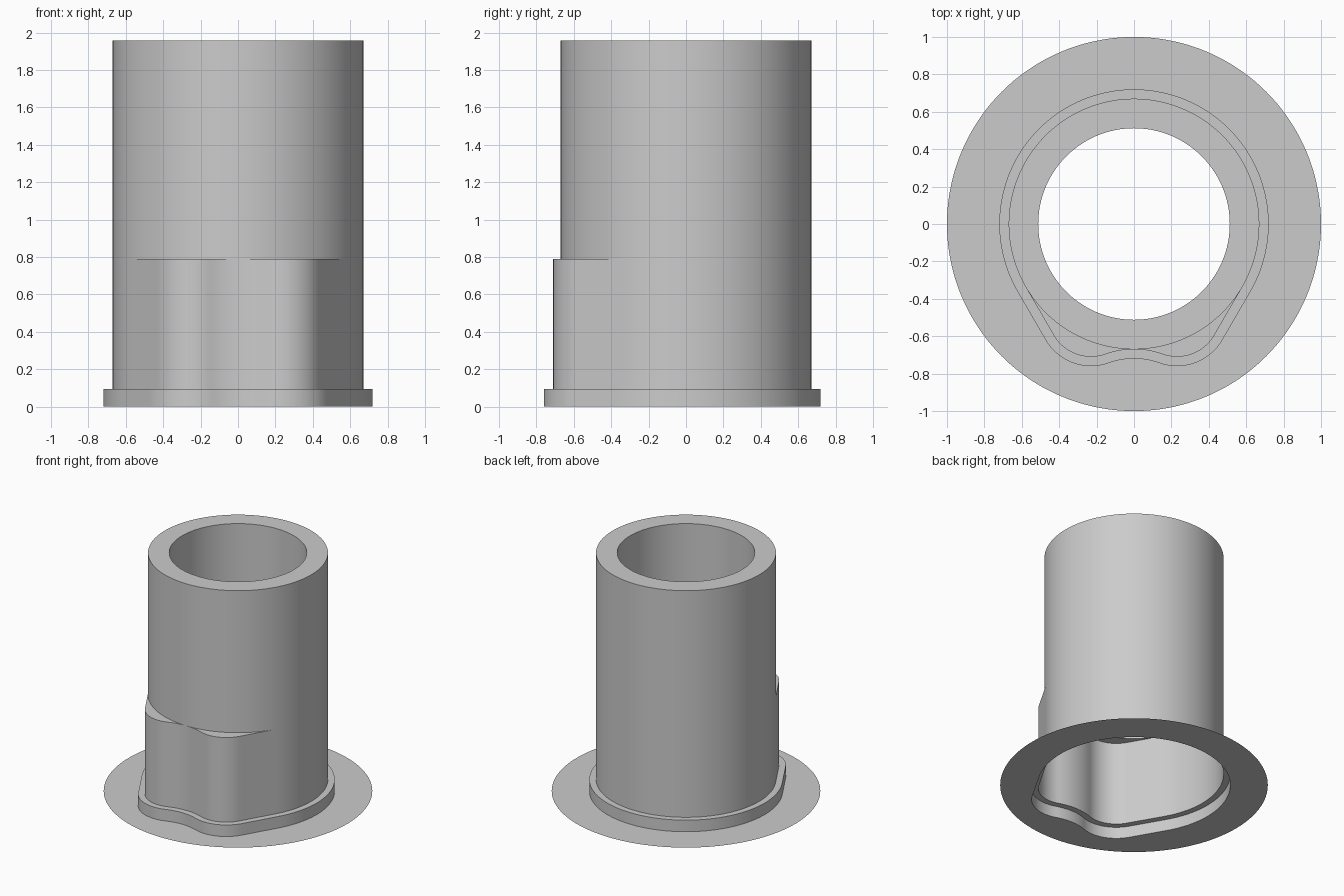
import bpy, bmesh, math
from mathutils import Vector

cube = bpy.data.objects.get("Cube")
if cube:
    bpy.data.objects.remove(cube)

# Main sizes
TUBE_R, BORE_R, FLANGE_R = 0.67, 0.512, 1.0
LIP = 0.05
COLLAR_Z, SHELF_Z, TOP_Z = 0.095, 0.79, 1.957
LOBE = Vector((0.23, -0.48))
LOBE_R, DIP_R = 0.23, 0.451

grey = bpy.data.materials.new("plain_grey")
grey.use_nodes = True
grey.diffuse_color = (0.6, 0.6, 0.6, 1)
grey.node_tree.nodes["Principled BSDF"].inputs["Base Color"].default_value = (0.6, 0.6, 0.6, 1)


def arc(centre, radius, start, end, steps):
    """Points on an arc, angles in degrees, last point left out."""
    angles = [math.radians(start + (end - start) * i / steps) for i in range(steps)]
    return [centre + radius * Vector((math.cos(a), math.sin(a))) for a in angles]


def outline(offset=0.0):
    """Round outline with two front lobes and a shallow dip between them."""
    dip = Vector((0, -TUBE_R - DIP_R))
    to_lobe = LOBE - dip
    join = math.degrees(math.atan2(to_lobe.y, to_lobe.x))
    half = arc(dip, DIP_R - offset, 90, join, 8)
    half += arc(LOBE, LOBE_R + offset, join - 180, -30, 20)
    side = Vector((math.cos(math.radians(-30)), math.sin(math.radians(-30))))
    a = LOBE + side * (LOBE_R + offset)
    b = side * (TUBE_R + offset)
    half += [a.lerp(b, i / 10) for i in range(10)]
    half += arc(Vector((0, 0)), TUBE_R + offset, -30, 90, 48)
    half.append(Vector((0, TUBE_R + offset)))
    return half + [Vector((-p.x, p.y)) for p in half[-2:0:-1]]


def circle(radius):
    """Circle whose points line up with the lobed outline."""
    return [p.normalized() * radius for p in outline()]


def sheet(name, rings):
    """Skin a thin surface through a series of (outline, height) rings."""
    bm = bmesh.new()
    loops = [[bm.verts.new((p.x, p.y, z)) for p in pts] for pts, z in rings]
    for low, high in zip(loops, loops[1:]):
        n = len(low)
        for i in range(n):
            j = (i + 1) % n
            gap = max((low[i].co - high[i].co).length, (low[j].co - high[j].co).length)
            if gap > 0.0005:
                bm.faces.new((low[i], low[j], high[j], high[i]))
    bmesh.ops.remove_doubles(bm, verts=bm.verts, dist=0.0001)
    bmesh.ops.delete(bm, geom=[v for v in bm.verts if not v.link_faces], context='VERTS')
    mesh = bpy.data.meshes.new(name)
    bm.to_mesh(mesh)
    bm.free()
    mesh.materials.append(grey)
    obj = bpy.data.objects.new(name, mesh)
    bpy.context.collection.objects.link(obj)
    bpy.ops.object.select_all(action='DESELECT')
    obj.select_set(True)
    bpy.context.view_layer.objects.active = obj
    bpy.ops.object.shade_smooth_by_angle(angle=math.radians(30))
    return obj


body, collar, tube, bore = outline(), outline(LIP), circle(TUBE_R), circle(BORE_R)

# Flat base flange with a lobed opening
sheet("base_flange", [(circle(FLANGE_R), 0), (collar, 0)])
# Low collar and its ledge
sheet("collar", [(collar, 0), (collar, COLLAR_Z), (body, COLLAR_Z)])
# Lobed lower body closed by the small front shelf
sheet("lower_body", [(body, COLLAR_Z), (body, SHELF_Z), (tube, SHELF_Z)])
# Round upper tube, top rim and bore
sheet("upper_tube", [(tube, SHELF_Z), (tube, TOP_Z), (bore, TOP_Z), (bore, SHELF_Z)])
